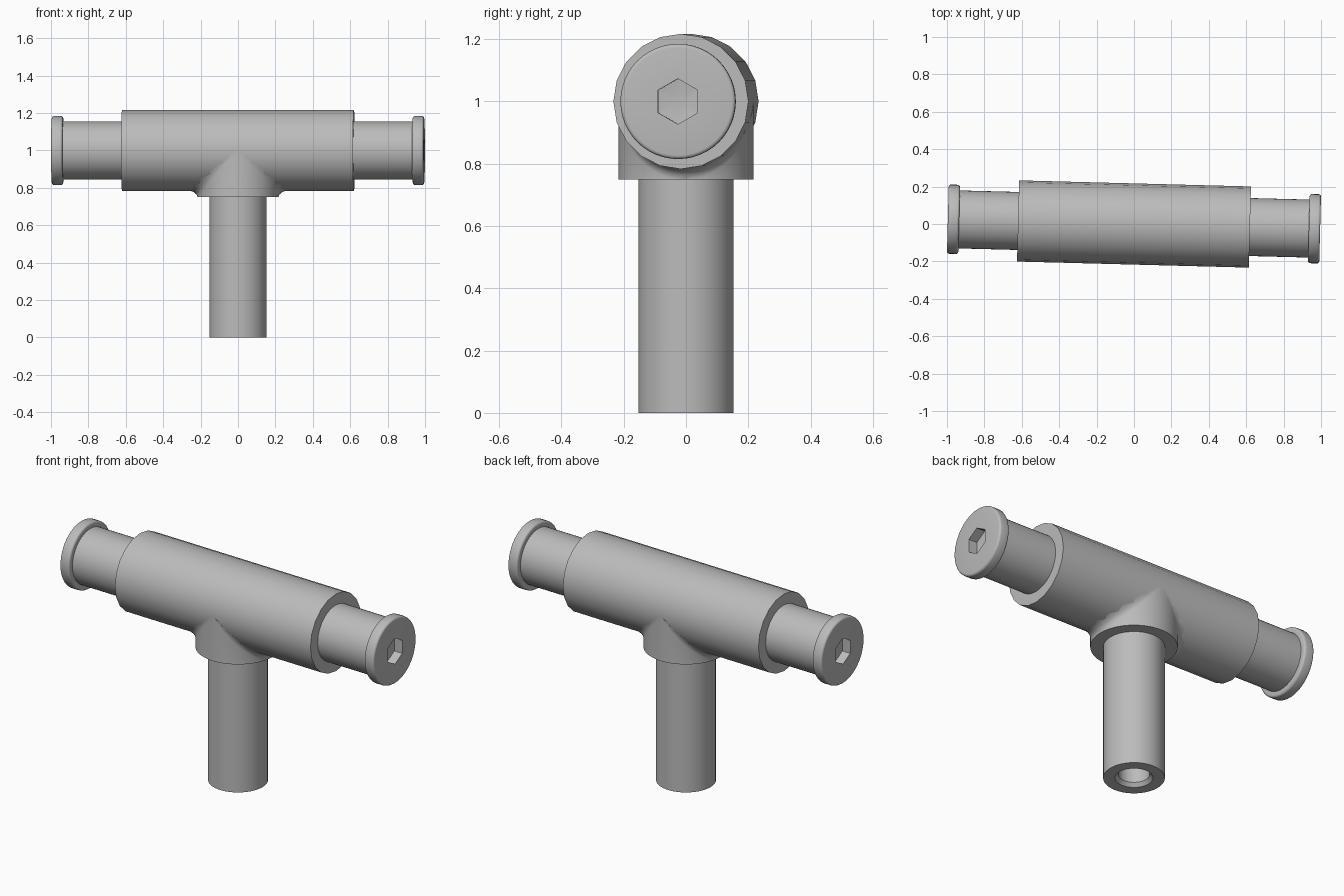
import bpy
import bmesh
from math import cos, sin, pi, radians
from mathutils import Matrix

cube = bpy.data.objects.get("Cube")
if cube:
    bpy.data.objects.remove(cube, do_unlink=True)

steel = bpy.data.materials.new("grey_steel")
steel.use_nodes = True
GREY = (0.5, 0.5, 0.5, 1)
steel.diffuse_color = GREY
steel.node_tree.nodes["Principled BSDF"].inputs["Base Color"].default_value = GREY

R = 0.217          # sleeve and collar radius
AXIS_Z = 1.0       # height of the cross bar
TURN = Matrix.Translation((0, 0, AXIS_Z)) @ Matrix.Rotation(radians(-1.5), 4, "Z")
ALONG_X = TURN @ Matrix.Rotation(pi / 2, 4, "Y")
ALONG_MINUS_X = TURN @ Matrix.Rotation(-pi / 2, 4, "Y")


def loft(name, rings, matrix=Matrix(), closed=False):
    """Skin a list of equal-sized point rings into one object."""
    bm = bmesh.new()
    loops = [[bm.verts.new(p) for p in ring] for ring in rings]
    pairs = list(zip(loops, loops[1:]))
    if closed:
        pairs.append((loops[-1], loops[0]))
    n = len(loops[0])
    for low, high in pairs:
        for i in range(n):
            j = (i + 1) % n
            bm.faces.new((low[i], low[j], high[j], high[i]))
    bmesh.ops.remove_doubles(bm, verts=bm.verts, dist=1e-5)
    bmesh.ops.recalc_face_normals(bm, faces=bm.faces)
    mesh = bpy.data.meshes.new(name)
    bm.to_mesh(mesh)
    bm.free()
    mesh.materials.append(steel)
    obj = bpy.data.objects.new(name, mesh)
    bpy.context.collection.objects.link(obj)
    obj.matrix_world = matrix
    bpy.ops.object.select_all(action="DESELECT")
    obj.select_set(True)
    bpy.context.view_layer.objects.active = obj
    bpy.ops.object.shade_smooth_by_angle(angle=radians(30))
    return obj


def circle(r, z, n=48):
    return [(r * cos(2 * pi * i / n), r * sin(2 * pi * i / n), z) for i in range(n)]


def hexagon(r, z, n=48):
    ring = []
    for i in range(n):
        a = 2 * pi * i / n
        d = r * cos(pi / 6) / cos(a % (pi / 3) - pi / 6)
        ring.append((d * cos(a), d * sin(a), z))
    return ring


# Cross bar: faceted sleeve around a plain rod
half = 0.62
loft("sleeve", [circle(r, z, 20) for r, z in
                ((0.15, -half), (R, -half), (R, half), (0.15, half))], ALONG_X, closed=True)
loft("rod", [circle(r, z) for r, z in
             ((0, -0.94), (0.155, -0.94), (0.155, 0.94), (0, 0.94))], ALONG_X)

# End caps with rounded rims and hexagonal sockets
inner, outer, rim, cap_r = 0.935, 0.9955, 0.012, 0.185
steps = [i * pi / 8 for i in range(5)]
for name, matrix in (("left_cap", ALONG_X), ("right_cap", ALONG_MINUS_X)):
    rings = [circle(0, inner)]
    rings += [circle(cap_r - rim + rim * sin(t), inner + rim - rim * cos(t)) for t in steps]
    rings += [circle(cap_r - rim + rim * cos(t), outer - rim + rim * sin(t)) for t in steps]
    rings += [hexagon(0.073, outer), hexagon(0.073, outer - 0.05), circle(0, outer - 0.058)]
    loft(name, rings, matrix)

# Stem with a chamfered blind hole in its foot
loft("stem", [circle(r, z) for r, z in
              ((0, 0.3), (0.078, 0.3), (0.078, 0.02), (0.094, 0),
               (0.153, 0), (0.153, 0.76), (0, 0.76))])

# Saddle collar: upright sides that flare into the underside of the sleeve
flare_x, flare_z, bottom, count = 0.06, 0.033, 0.75 - AXIS_Z, 64
angles = [2 * pi * i / count for i in range(count)]
rings = [circle(0, bottom, count), circle(R, bottom, count)]
for t in steps:
    rings.append([((R + flare_x * (1 - cos(t))) * cos(a), R * sin(a),
                   -R * abs(cos(a)) - flare_z * abs(cos(a)) * (1 - sin(t)) + 0.004 * sin(t))
                  for a in angles])
rings.append(circle(0, 0, count))
loft("collar", rings, TURN)
